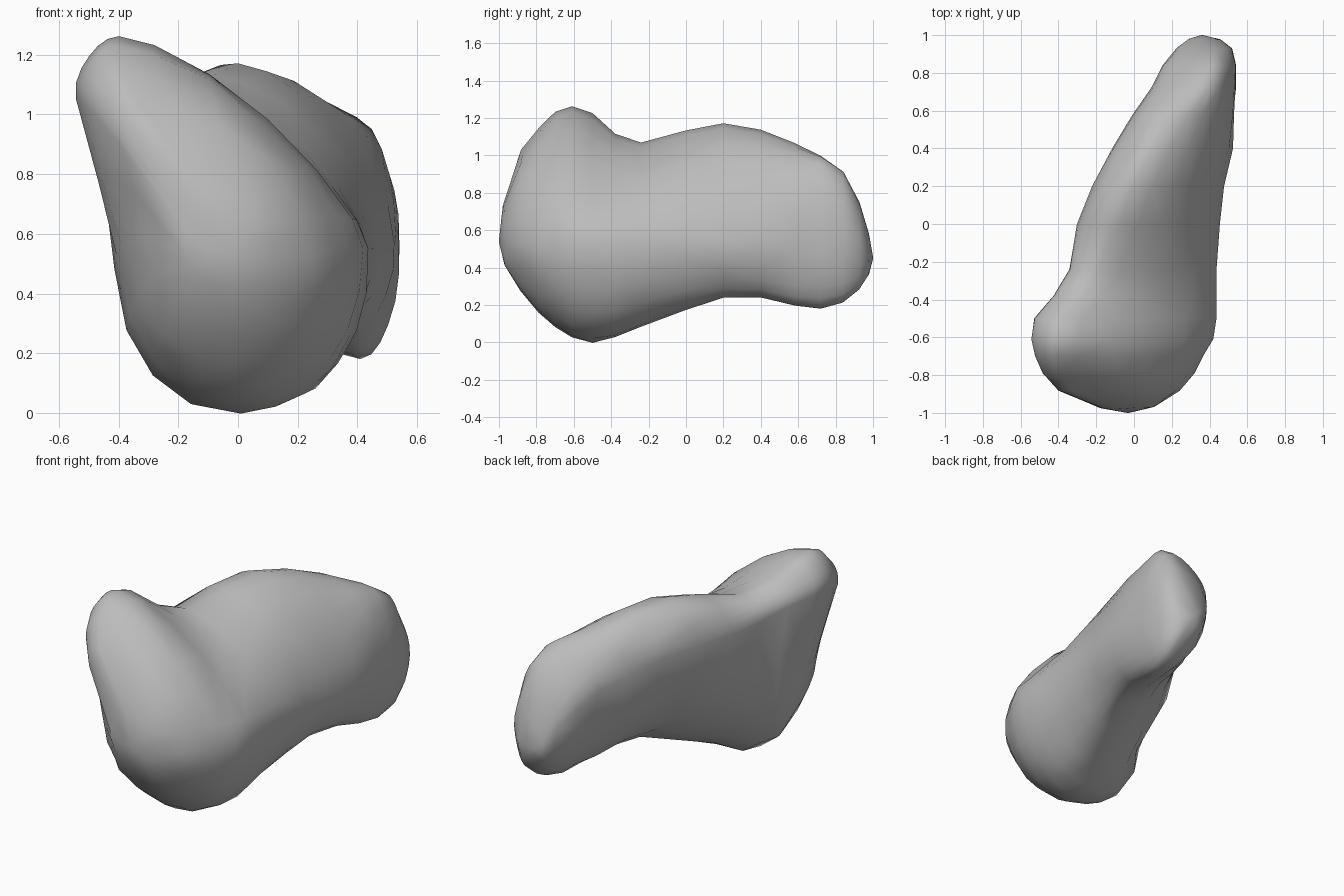
import bpy
import bmesh
import math
from mathutils import Vector, noise

cube = bpy.data.objects.get("Cube")
if cube:
    bpy.data.objects.remove(cube, do_unlink=True)

SEGMENTS = 24
ROUGHNESS = 0.015

# Cross-sections from front to back:
# y, then (x, z) of the leftmost, top, rightmost and bottom points
sections = [
    (-.97, (-.18, .57), (-.08, .73), (.11, .55), (-.02, .41)),
    (-.88, (-.41, .9), (-.33, 1.03), (.24, .53), (-.02, .28)),
    (-.79, (-.49, 1), (-.4, 1.15), (.32, .54), (-.02, .16)),
    (-.7, (-.53, 1.03), (-.41, 1.235), (.37, .55), (-.01, .08)),
    (-.61, (-.55, 1.05), (-.4, 1.265), (.42, .55), (0, .03)),
    (-.5, (-.53, 1.06), (-.38, 1.225), (.43, .55), (.01, 0)),
    (-.38, (-.43, 1), (-.27, 1.11), (.44, .55), (.06, .02)),
    (-.24, (-.34, .94), (-.18, 1.065), (.44, .55), (.12, .08)),
    (0, (-.31, .94), (-.08, 1.13), (.45, .55), (.2, .17)),
    (.2, (-.22, .93), (0, 1.17), (.47, .55), (.29, .24)),
    (.4, (-.11, .89), (.1, 1.14), (.52, .57), (.34, .24)),
    (.58, (-.01, .83), (.22, 1.07), (.53, .58), (.38, .195)),
    (.72, (.1, .76), (.34, 1), (.54, .58), (.41, .185)),
    (.84, (.15, .68), (.41, .91), (.54, .57), (.43, .21)),
    (.93, (.23, .58), (.4, .75), (.52, .52), (.43, .28)),
    (.98, (.29, .47), (.38, .58), (.46, .45), (.4, .36)),
]
# Fullness of the upper right and lower left quarters, section by section
# (under 2 is flatter than an ellipse, over 2 is boxier)
upper_right = (2, 1.85, 1.65, 1.5, 1.4, 1.34, 1.42, 1.55, 1.65, 1.7, 1.75, 1.9, 2.1, 2.1, 2, 2)
lower_left = (2, 2, 2, 2, 2.05, 2.3, 2.7, 2.5, 2.1, 1.85, 1.8, 1.8, 1.85, 1.9, 2, 2)

# Soft dents: centre, radius and push
dents = [
    ((-.46, -.6, .64), .5, (.08, 0, 0)),
    ((-.38, -.85, .68), .25, (.02, .02, 0)),
]


def ring_points(section, fullness):
    """Join the four extreme points with curved quarters."""
    y, left, top, right, bottom = section
    corners = [left, top, right, bottom, left]
    points = []
    for q in range(4):
        a, b = corners[q], corners[q + 1]
        for i in range(SEGMENTS // 4):
            t = math.pi / 2 * i / (SEGMENTS // 4)
            s = math.sin(t) ** (2 / fullness[q])
            c = math.cos(t) ** (2 / fullness[q])
            if q % 2 == 0:      # leaves a side point vertically
                x, z = b[0] + (a[0] - b[0]) * c, a[1] + (b[1] - a[1]) * s
            else:               # leaves the top or bottom horizontally
                x, z = a[0] + (b[0] - a[0]) * s, b[1] + (a[1] - b[1]) * c
            points.append(Vector((x, y, z)))
    return points


# Skin the sections and close both ends
bm = bmesh.new()
rings = []
for section, ur, ll in zip(sections, upper_right, lower_left):
    rings.append([bm.verts.new(p) for p in ring_points(section, (2, ur, 2.1, ll))])
for ring, following in zip(rings, rings[1:]):
    for i in range(SEGMENTS):
        j = (i + 1) % SEGMENTS
        bm.faces.new((ring[i], ring[j], following[j], following[i]))
for ring, tip in ((rings[0], (-.03, -1, .54)), (rings[-1], (.36, 1, .45))):
    pole = bm.verts.new(tip)
    for i in range(SEGMENTS):
        bm.faces.new((ring[i], ring[(i + 1) % SEGMENTS], pole))
bmesh.ops.recalc_face_normals(bm, faces=bm.faces)

# Press in the dents below the raised front lobe
for centre, radius, push in dents:
    for v in bm.verts:
        near = max(0, 1 - (v.co - Vector(centre)).length_squared / radius ** 2)
        v.co += Vector(push) * near ** 2

# Weathered surface
bm.normal_update()
offsets = [(v, v.normal * noise.noise(v.co * 5) * ROUGHNESS) for v in bm.verts]
for vert, offset in offsets:
    vert.co += offset
bmesh.ops.triangulate(bm, faces=bm.faces)

mesh = bpy.data.meshes.new("rock_body")
bm.to_mesh(mesh)
bm.free()
rock = bpy.data.objects.new("rock_body", mesh)
bpy.context.collection.objects.link(rock)

# Plain grey stone
stone = bpy.data.materials.new("grey_stone")
stone.use_nodes = True
colour = (.5, .5, .5, 1)
stone.diffuse_color = colour
shader = stone.node_tree.nodes["Principled BSDF"]
shader.inputs["Base Color"].default_value = colour
shader.inputs["Roughness"].default_value = .9
mesh.materials.append(stone)

bpy.context.view_layer.objects.active = rock
rock.select_set(True)
bpy.ops.object.shade_smooth_by_angle(angle=math.radians(40))
